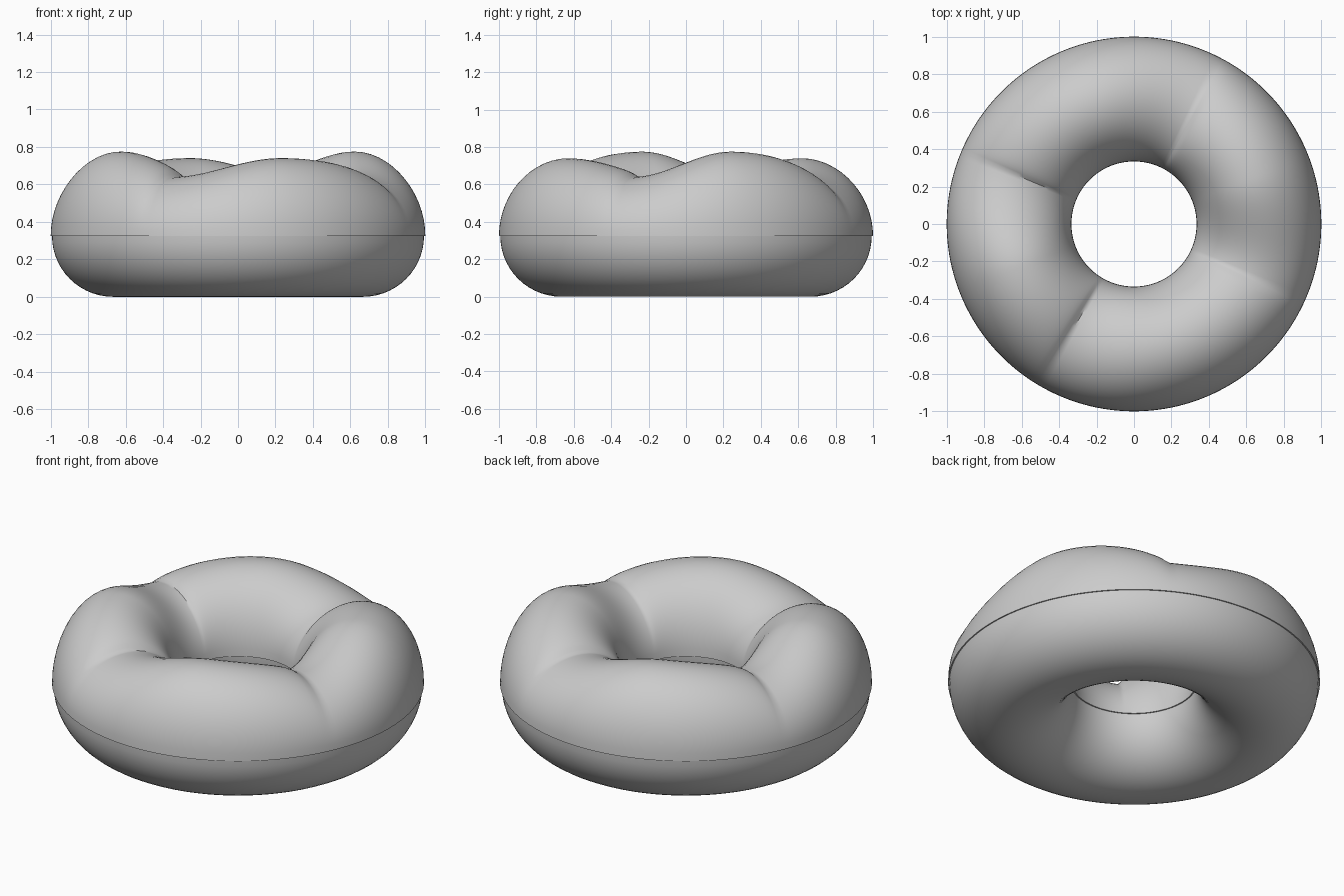
import bpy, bmesh
from math import sin, cos, pi, radians

cube = bpy.data.objects.get("Cube")
if cube:
    bpy.data.objects.remove(cube)

grey = bpy.data.materials.new("plain grey")
grey.use_nodes = True
colour = (0.6, 0.6, 0.6, 1)
grey.diffuse_color = colour
grey.node_tree.nodes["Principled BSDF"].inputs["Base Color"].default_value = colour

RING = 0.667      # radius of the tube's centre line
SEAM = 0.325      # height where the two halves meet
STEPS = 240
SIDES = 28

# Each lobe: start angle, end angle, height above the creases
LOBES = [(-25, 62, 0.135), (62, 157, 0.1), (157, 239, 0.135), (239, 335, 0.1)]


def top_height(angle):
    """Gentle rise to each lobe's crest, then a steep fall into a crease."""
    deg = (angle + 25) % 360 - 25
    crest = 0.53
    for start, end, rise in LOBES:
        if start <= deg < end:
            u = (deg - start) / (end - start)
            if u < crest:
                return 0.315 + rise * sin(pi / 2 * u / crest) ** 2
            return 0.315 + rise * max(0, cos(pi / 2 * (u - crest) / (1 - crest))) ** 0.6
    return 0.315


def half_ring(name, tube, height, direction):
    """Half a tube swept round the z axis, with a height set by angle."""
    bm = bmesh.new()
    rows = []
    for i in range(STEPS):
        deg = 360 * i / STEPS
        a, h = radians(deg), height(deg)
        row = []
        for j in range(SIDES + 1):
            p = pi * j / SIDES
            r = RING + tube * cos(p)
            row.append(bm.verts.new((r * cos(a), r * sin(a), SEAM + direction * h * sin(p))))
        rows.append(row)
    for i in range(STEPS):
        here, after = rows[i], rows[(i + 1) % STEPS]
        for j in range(SIDES):
            bm.faces.new((here[j], after[j], after[j + 1], here[j + 1]))
        # flat closing face along the seam
        bm.faces.new((here[0], here[-1], after[-1], after[0]))
    bmesh.ops.recalc_face_normals(bm, faces=bm.faces)
    mesh = bpy.data.meshes.new(name)
    bm.to_mesh(mesh)
    bm.free()
    mesh.materials.append(grey)
    obj = bpy.data.objects.new(name, mesh)
    bpy.context.collection.objects.link(obj)
    bpy.ops.object.select_all(action="DESELECT")
    obj.select_set(True)
    bpy.context.view_layer.objects.active = obj
    bpy.ops.object.shade_smooth_by_angle(angle=radians(40))


half_ring("lobed_top", 0.333, top_height, 1)
half_ring("ring_base", 0.326, lambda deg: SEAM, -1)
